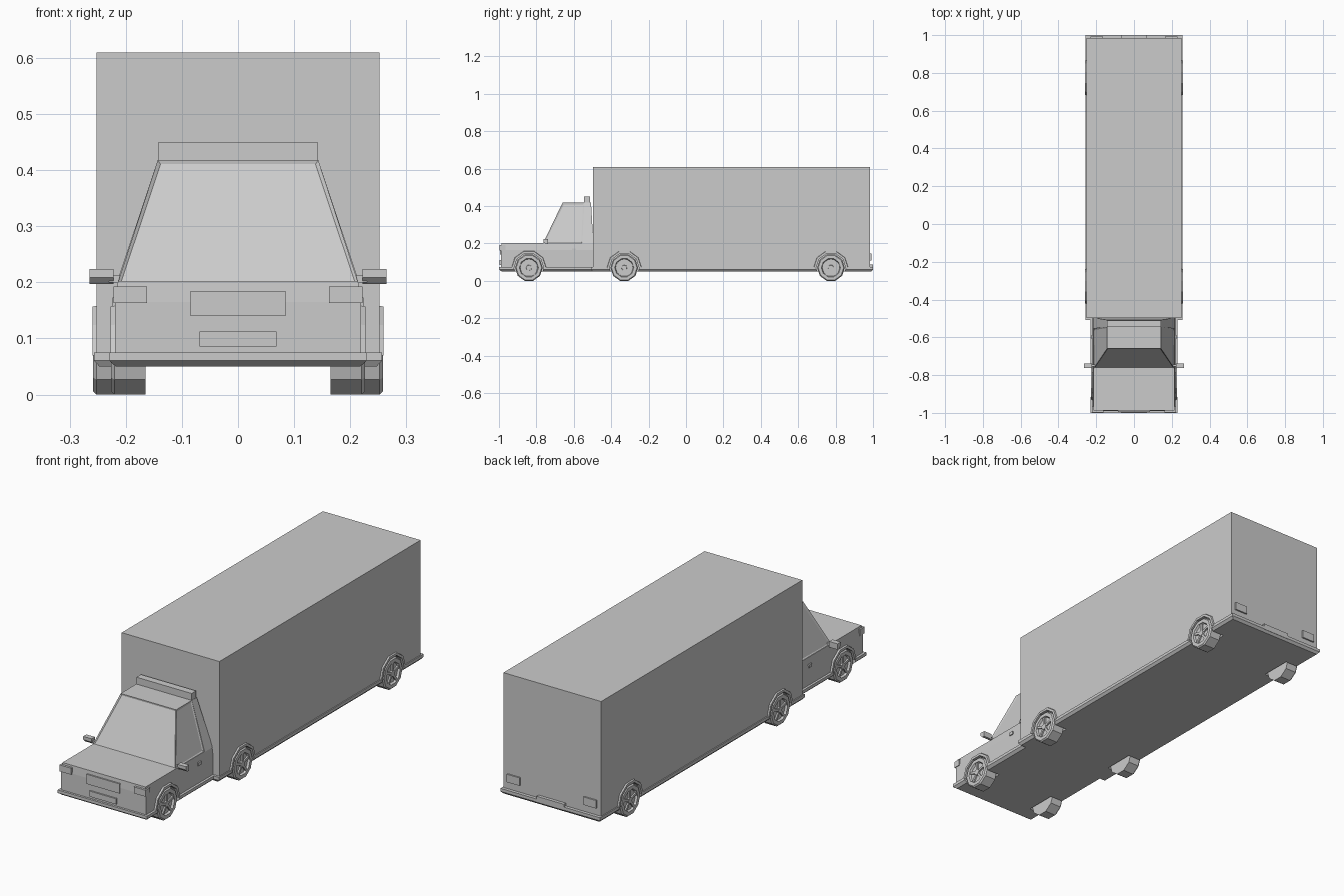
import bpy, bmesh, math
from mathutils import Matrix, Vector

if "Cube" in bpy.data.objects:
    bpy.data.objects.remove(bpy.data.objects["Cube"])

SIDES = 10
TIRE_R = 0.0736          # corner radius of a ten-sided wheel
AXLE_Z = 0.07
AXLES = [("front", -0.84, 0.228), ("middle", -0.33, 0.26), ("rear", 0.775, 0.26)]


def finish(name, bm):
    bmesh.ops.recalc_face_normals(bm, faces=bm.faces[:])
    mesh = bpy.data.meshes.new(name)
    bm.to_mesh(mesh)
    bm.free()
    obj = bpy.data.objects.new(name, mesh)
    bpy.context.collection.objects.link(obj)
    return obj


def skin(bm, rings):
    """Join closed rings of points into a capped solid."""
    loops = [[bm.verts.new(p) for p in ring] for ring in rings]
    for a, b in zip(loops, loops[1:]):
        for i in range(len(a)):
            j = (i + 1) % len(a)
            bm.faces.new((a[i], a[j], b[j], b[i]))
    bm.faces.new(loops[0][::-1])
    bm.faces.new(loops[-1])


def stack(name, *layers):
    """Solid from rectangular layers (x0, x1, y0, y1, z)."""
    bm = bmesh.new()
    skin(bm, [[(x0, y0, z), (x1, y0, z), (x1, y1, z), (x0, y1, z)]
              for x0, x1, y0, y1, z in layers])
    return finish(name, bm)


def box(name, x0, x1, y0, y1, z0, z1):
    return stack(name, (x0, x1, y0, y1, z0), (x0, x1, y0, y1, z1))


def ring(x, r, y):
    pts = []
    for k in range(SIDES):
        a = (k + 0.5) * math.tau / SIDES
        pts.append((x, y + r * math.sin(a), AXLE_Z - r * math.cos(a)))
    return pts


# Chassis slabs with a chamfered lower edge; their ends form the bumpers
cab_chassis = stack("cab_chassis", (-.218, .218, -.985, -.48, .05),
                    (-.23, .23, -1, -.48, .061), (-.23, .23, -1, -.48, .075))
cargo_chassis = stack("cargo_chassis", (-.247, .247, -.5, .99, .05),
                      (-.257, .257, -.508, 1, .061), (-.257, .257, -.508, 1, .075))

# Cargo box and lower cab
cargo_box = box("cargo_box", -.252, .252, -.497, .985, .07, .61)
cab_body = stack("cab_body", (-.219, .219, -.99, -.49, .07),
                 (-.219, .219, -.99, -.49, .165), (-.214, .214, -.987, -.49, .202))

# Upper cab with recessed windscreen and side windows
cab_top = stack("cab_top", (-.214, .214, -.765, -.552, .2), (-.143, .143, -.66, -.542, .418))
bm = bmesh.new()
bm.from_mesh(cab_top.data)
bm.normal_update()
windscreen = [f for f in bm.faces if f.normal.y < -.5]
side_windows = [f for f in bm.faces if abs(f.normal.x) > .7]
bmesh.ops.inset_individual(bm, faces=windscreen, thickness=.008, depth=-.004)
bmesh.ops.inset_individual(bm, faces=side_windows, thickness=.012, depth=-.004)
bm.to_mesh(cab_top.data)
bm.free()
stack("cab_rear_pillar", (-.216, .216, -.554, -.495, .2), (-.143, .143, -.544, -.508, .418))
box("roof_deflector", -.142, .142, -.545, -.512, .412, .45)

# Front and rear trim
box("grille", -.085, .085, -.995, -.98, .14, .185)
box("front_plate", -.069, .069, -.997, -.98, .086, .112)
box("rear_plate", -.07, .07, .98, 1, .06, .088)

for side, s in (("right", 1), ("left", -1)):
    def side_box(name, x0, x1, *rest):
        xs = sorted((s * x0, s * x1))
        return box(side + "_" + name, *xs, *rest)

    side_box("headlight", .162, .222, -.998, -.965, .163, .193)
    side_box("tail_light", .165, .23, .98, .992, .108, .145)
    side_box("door_handle", .21, .224, -.61, -.588, .158, .173)
    a, b = sorted((s * .205, s * .262))
    c, d = sorted((s * .222, s * .265))
    box(side + "_mirror_stem", *sorted((s * .2, s * .23)), -.755, -.744, .2, .212)
    stack(side + "_mirror", (c, d, -.75, -.738, .197),
          (c, d, -.762, -.738, .209), (c, d, -.762, -.738, .224))

# Wheel wells cut from the bodies
bm = bmesh.new()
for _, y, outer in AXLES:
    for s in (1, -1):
        skin(bm, [ring(s * (outer - .075), .08, y), ring(s * .3, .08, y)])
cutter = finish("wheel_well_cutter", bm)
cutter.hide_render = True
cutter.hide_viewport = True
for obj in (cab_chassis, cargo_chassis, cargo_box, cab_body):
    mod = obj.modifiers.new("wheel_wells", 'BOOLEAN')
    mod.operation = 'DIFFERENCE'
    mod.solver = 'EXACT'
    mod.object = cutter

# Wheels with recessed spoked rims, and the arches above them
for axle, y, outer in AXLES:
    for side, s in (("right", 1), ("left", -1)):
        label = axle + "_" + side
        bm = bmesh.new()
        profile = [(-.063, TIRE_R), (-.008, TIRE_R), (-.002, .068),
                   (-.002, .051), (-.012, .047)]
        skin(bm, [ring(s * (outer + dx), r, y) for dx, r in profile])
        finish(label + "_wheel", bm)

        bm = bmesh.new()
        skin(bm, [ring(s * (outer - .013), .016, y), ring(s * (outer - .004), .014, y)])
        for k in range(5):
            m = (Matrix.Translation((s * (outer - .009), y, AXLE_Z))
                 @ Matrix.Rotation(k * math.tau / 5, 4, 'X')
                 @ Matrix.Translation((0, 0, .03))
                 @ Matrix.Diagonal((.008, .011, .036, 1)))
            bmesh.ops.create_cube(bm, size=1, matrix=m)
        finish(label + "_spokes", bm)

        # Arch: rectangular section swept over the upper part of the wheel
        bm = bmesh.new()
        sections = []
        for deg in (90, 126, 162, 198, 234, 270):
            a = math.radians(deg - 0)
            d = Vector((0, math.sin(a), -math.cos(a)))
            c = Vector((0, y, AXLE_Z))
            sections.append([c + d * r + Vector((s * x, 0, 0)) for x, r in
                             ((outer - .02, .079), (outer - .001, .079),
                              (outer - .001, .091), (outer - .02, .096))])
        skin(bm, sections)
        finish(label + "_wheel_arch", bm)
